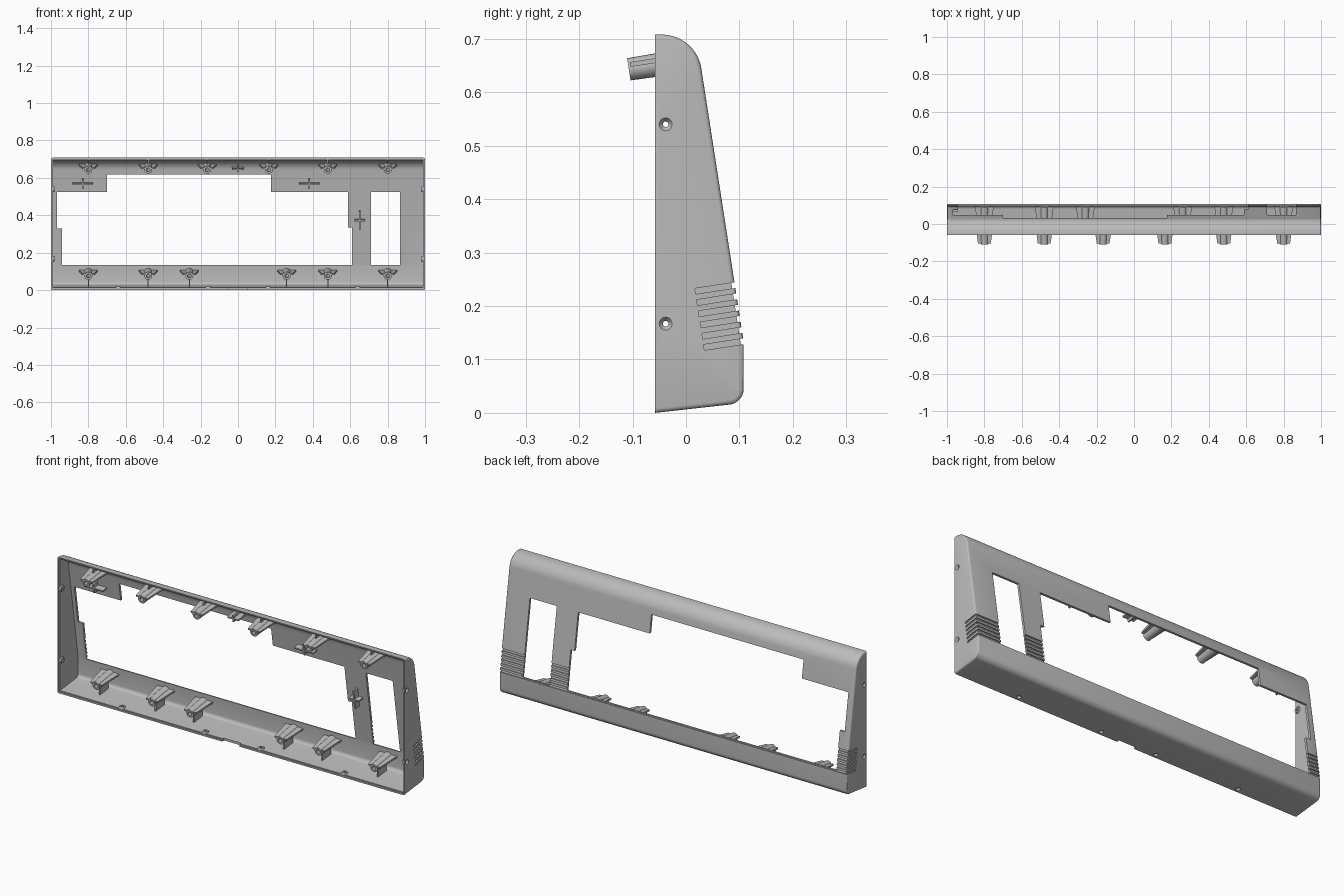
import bpy, bmesh, math
from mathutils import Vector, Matrix

if "Cube" in bpy.data.objects:
    bpy.data.objects.remove(bpy.data.objects["Cube"])

grey = bpy.data.materials.new("grey_plastic")
grey.use_nodes = True
grey.diffuse_color = (0.5, 0.5, 0.5, 1)
grey.node_tree.nodes["Principled BSDF"].inputs["Base Color"].default_value = (0.5, 0.5, 0.5, 1)

FRONT, SLOPE, WALL = -0.058, 0.155, 0.012
TILT = Matrix.Rotation(math.atan(SLOPE), 4, 'X')


def back_y(z):
    return 0.108 - SLOPE * max(z - 0.133, 0)


def finish(bm, name):
    bmesh.ops.recalc_face_normals(bm, faces=bm.faces)
    mesh = bpy.data.meshes.new(name)
    bm.to_mesh(mesh)
    bm.free()
    mesh.materials.append(grey)
    ob = bpy.data.objects.new(name, mesh)
    bpy.context.collection.objects.link(ob)
    return ob


def smooth(ob):
    bpy.ops.object.select_all(action='DESELECT')
    ob.select_set(True)
    bpy.context.view_layer.objects.active = ob
    bpy.ops.object.shade_smooth_by_angle(angle=math.radians(30))


def box(bm, lo, hi, mat=Matrix()):
    lo, hi = Vector(lo), Vector(hi)
    m = mat @ Matrix.Translation((lo + hi) / 2) @ Matrix.Diagonal((*(hi - lo), 1))
    return bmesh.ops.create_cube(bm, size=1, matrix=m)["verts"]


def prism(bm, points, axis, a, b):
    """Extrude a 2D outline along x or y."""
    place = (lambda p, t: (t, p[0], p[1])) if axis == 'X' else (lambda p, t: (p[0], t, p[1]))
    ends = [[bm.verts.new(place(p, t)) for p in points] for t in (a, b)]
    for ring in ends:
        bm.faces.new(ring)
    for i in range(len(points)):
        j = (i + 1) % len(points)
        bm.faces.new((ends[0][i], ends[0][j], ends[1][j], ends[1][i]))


def lathe(bm, profile, mat, segs=24):
    """Closed (radius, depth) outline turned around local y."""
    rings = []
    for k in range(segs):
        a = math.tau * k / segs
        rings.append([bm.verts.new(mat @ Vector((r * math.cos(a), d, r * math.sin(a)))) for r, d in profile])
    n = len(profile)
    for k in range(segs):
        p, q = rings[k], rings[(k + 1) % segs]
        for i in range(n):
            j = (i + 1) % n
            bm.faces.new((p[i], p[j], q[j], q[i]))


def fillet(prev, corner, nxt, r, steps=10):
    """Points of a round of radius r in place of a sharp corner."""
    u, v = (prev - corner).normalized(), (nxt - corner).normalized()
    half = u.angle(v) / 2
    centre = corner + (u + v).normalized() * r / math.sin(half)
    s, e = [corner + w * r / math.tan(half) - centre for w in (u, v)]
    start = math.atan2(s.y, s.x)
    sweep = math.pi - 2 * half
    return [centre + Vector((math.cos(start + sweep * i / steps), math.sin(start + sweep * i / steps))) * r
            for i in range(steps + 1)]


def inset(points, t):
    out = []
    for i, p in enumerate(points):
        a = (p - points[i - 1]).normalized()
        b = (points[(i + 1) % len(points)] - p).normalized()
        na, nb = Vector((-a.y, a.x)), Vector((-b.y, b.x))
        out.append(p + (na + nb) * t / (1 + na.dot(nb)))
    return out


def apply(ob, mod):
    bpy.context.view_layer.objects.active = ob
    bpy.ops.object.modifier_apply(modifier=mod.name)


def cut(ob, bm):
    cutter = finish(bm, "cutter")
    cutter.hide_render = True
    mod = ob.modifiers.new("cut", 'BOOLEAN')
    mod.operation, mod.solver, mod.object = 'DIFFERENCE', 'EXACT', cutter
    apply(ob, mod)
    bpy.data.objects.remove(cutter)


# Side profile with rounded top and bottom back corners
a, b, c = Vector((-0.2, -0.0158)), Vector((0.108, 0.0185)), Vector((0.108, 0.133))
d, e = Vector((back_y(0.708), 0.708)), Vector((-0.2, 0.708))
profile = [a] + fillet(a, b, c, 0.03) + [c] + fillet(c, d, e, 0.075, 14) + [e]

# Outer body with softened ends
bm = bmesh.new()
prism(bm, profile, 'X', -1, 1)
shell = finish(bm, "bezel_shell")
mod = shell.modifiers.new("soft_ends", 'BEVEL')
mod.width, mod.segments, mod.angle_limit = 0.008, 3, math.radians(50)
mod.use_clamp_overlap = False
apply(shell, mod)

# Open front, hollow inside and rim step
bm = bmesh.new()
box(bm, (-2, -1, -1), (2, FRONT, 2))
cut(shell, bm)
bm = bmesh.new()
prism(bm, inset(profile, WALL), 'X', -1 + WALL, 1 - WALL)
cut(shell, bm)
bm = bmesh.new()
box(bm, (-0.994, -0.1, 0.008), (0.994, -0.052, 0.702))
cut(shell, bm)

# Main stepped opening and tall window
bm = bmesh.new()
prism(bm, [(-0.94, 0.133), (0.61, 0.133), (0.61, 0.335), (0.588, 0.335), (0.588, 0.525),
           (0.176, 0.525), (0.176, 0.618), (-0.7, 0.618), (-0.7, 0.525), (-0.968, 0.525),
           (-0.968, 0.33), (-0.94, 0.33)], 'Y', -0.03, 0.2)
box(bm, (0.711, -0.03, 0.133), (0.866, 0.2, 0.525))
cut(shell, bm)

# Grip grooves across the back and round both ends
back, ends = bmesh.new(), bmesh.new()
for k in range(6):
    z = 0.239 - 0.021 * k
    m = Matrix.Translation((0, back_y(z), z)) @ TILT
    box(back, (-1.1, -0.006, -0.0055), (1.1, 0.05, 0.0055), m)
    for s in (-1, 1):
        box(ends, (s * 1.05 - 0.056, -0.075, -0.0053), (s * 1.05 + 0.056, 0.04, 0.0053), m)
cut(shell, back)
cut(shell, ends)

# Countersunk screw holes: local y points inward from each wall
holes = []
for s in (-1, 1):
    for z in (0.54, 0.167):
        holes.append(Matrix.Translation((s, -0.038, z)) @ Matrix.Rotation(s * math.pi / 2, 4, 'Z'))
for x in (-0.64, -0.16, 0.16, 0.64):
    holes.append(Matrix.Translation((x, -0.038, 0.002)) @ Matrix.Rotation(math.pi / 2, 4, 'X'))
for r1, r2, depth, shift in ((0.013, 0.005, 0.01, 0.004), (0.0052, 0.0052, 0.05, 0.01)):
    bm = bmesh.new()
    for m in holes:
        t = m @ Matrix.Translation((0, shift, 0)) @ Matrix.Rotation(-math.pi / 2, 4, 'X')
        bmesh.ops.create_cone(bm, cap_ends=True, segments=20, radius1=r1, radius2=r2, depth=depth, matrix=t)
    cut(shell, bm)

# Latch notch in the lower rim
bm = bmesh.new()
box(bm, (-0.05, -0.1, -0.05), (0.05, -0.045, 0.05))
cut(shell, bm)
smooth(shell)

# Bosses behind the screw holes
bm = bmesh.new()
for m in holes:
    lathe(bm, [(0.006, 0.009), (0.018, 0.009), (0.014, 0.018), (0.006, 0.018)], m)
smooth(finish(bm, "screw_bosses"))


def post(name, x, z, tip, wall_z, web):
    """Hollow screw post with tapered wings and a web to the nearest wall."""
    bm = bmesh.new()
    base_z = z + SLOPE * (0.05 - tip)
    length = (back_y(base_z) - 0.014 - tip) / math.cos(math.atan(SLOPE))
    m = Matrix.Translation((x, tip, z)) @ TILT
    lathe(bm, [(0.01, 0), (0.021, 0), (0.023, length), (0.01, length)], m)
    for s in (-1, 1):
        near, far = sorted((s * 0.015, s * 0.034))
        wing = box(bm, (near, 0.004, 0.004), (far, length, 0.013), m)
        for v in wing:
            p = m.inverted() @ v.co
            if abs(p.x) > 0.03 and p.y > 0.05:
                p.x = s * 0.05
                v.co = m @ p
    lo, hi = sorted((wall_z, z + math.copysign(0.02, wall_z - z)))
    box(bm, (x - 0.003, web[0], lo), (x + 0.003, web[1], hi))
    smooth(finish(bm, name))


for i, (hi_x, lo_x) in enumerate(((0.8, 0.8), (0.48, 0.48), (0.165, 0.26))):
    for s, side in ((1, "left"), (-1, "right")):
        post(f"upper_post_{side}_{i + 1}", s * hi_x, 0.643, -0.107, 0.698, (-0.05, -0.015))
        post(f"lower_post_{side}_{i + 1}", s * lo_x, 0.076, -0.025, 0.018, (0.005, 0.075))

# Cross-shaped ribs on the inside of the back wall
for name, x, z, w, h, depth in (("rib_cross_right", -0.83, 0.572, 0.055, 0.025, 0.035),
                                ("rib_cross_left", 0.38, 0.572, 0.055, 0.025, 0.035),
                                ("rib_cross_pillar", 0.65, 0.377, 0.028, 0.05, 0.035),
                                ("rib_cross_top", 0, 0.655, 0.032, 0.018, 0.06)):
    bm = bmesh.new()
    m = Matrix.Translation((x, back_y(z) - 0.009, z)) @ TILT
    box(bm, (-w, -depth, -0.004), (w, 0, 0.004), m)
    box(bm, (-0.004, -depth, -h), (0.004, 0, h), m)
    finish(bm, name)
